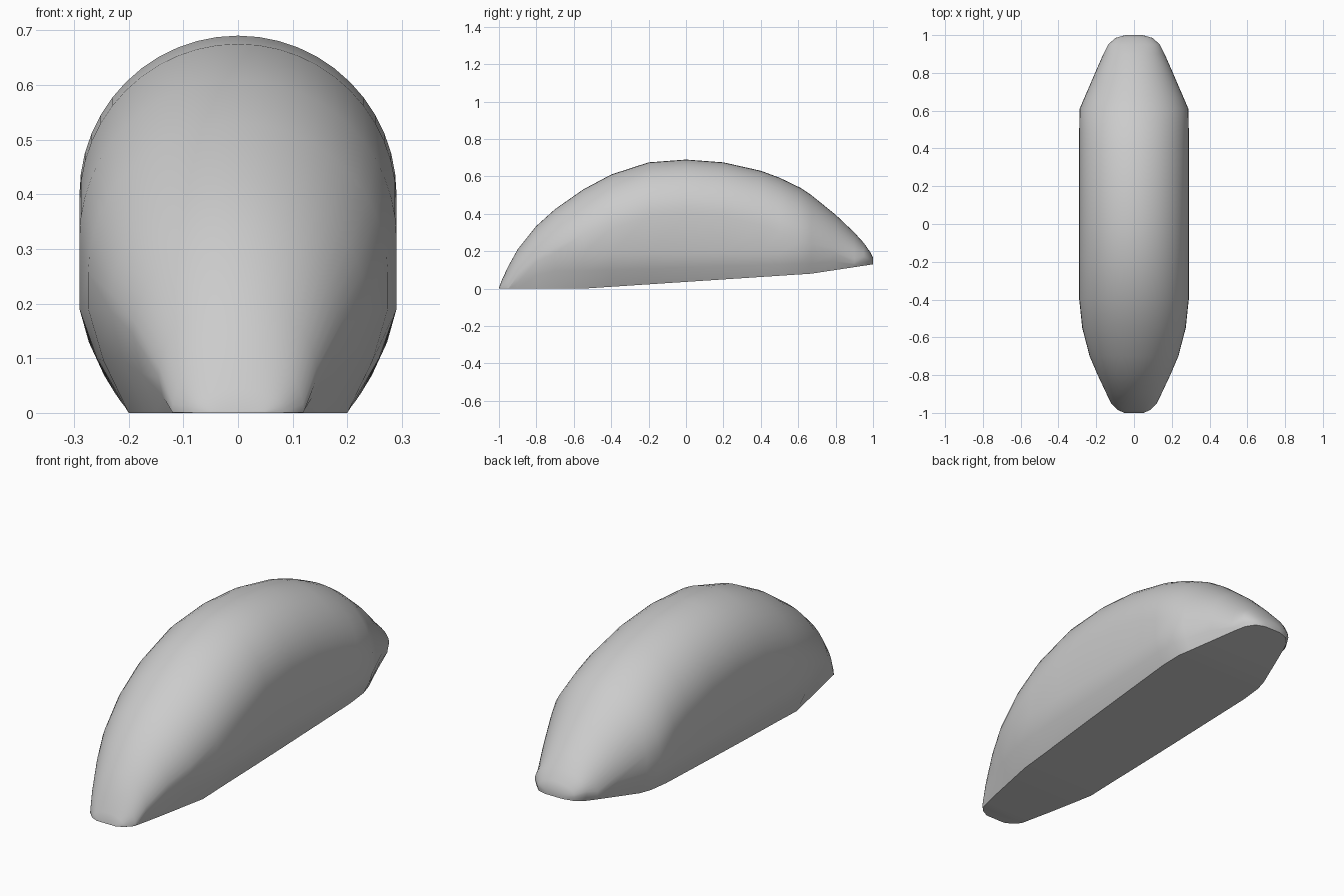
import bpy
import bmesh
from math import sin, cos, pi

cube = bpy.data.objects.get("Cube")
if cube:
    bpy.data.objects.remove(cube, do_unlink=True)

ARC_STEPS = 24
LOW_SIDE = 0.19      # height where the walls start to tuck in

# Stations along the body: y, crown height, widest half width, base half width
STATIONS = [
    (-1.00, 0.005, 0.05, 0.05), (-0.985, 0.045, 0.085, 0.083),
    (-0.95, 0.12, 0.12, 0.115), (-0.9, 0.21, 0.145, 0.128),
    (-0.8, 0.335, 0.192, 0.15), (-0.7, 0.425, 0.235, 0.17),
    (-0.55, 0.53, 0.274, 0.2), (-0.4, 0.61, 0.29, 0.206),
    (-0.2, 0.675, 0.29, 0.216), (0.0, 0.69, 0.29, 0.225),
    (0.2, 0.675, 0.29, 0.233), (0.4, 0.63, 0.29, 0.241),
    (0.5, 0.593, 0.29, 0.245), (0.61, 0.54, 0.288, 0.24),
    (0.67, 0.5, 0.262, 0.225), (0.8, 0.395, 0.206, 0.18),
    (0.9, 0.3, 0.162, 0.145), (0.95, 0.245, 0.137, 0.125),
    (0.985, 0.195, 0.098, 0.092), (1.0, 0.165, 0.045, 0.045),
]


def base_height(y):
    """Flat nose, gently rising belly, steeper tail."""
    if y < -0.55:
        return 0.0
    if y < 0.67:
        return 0.08 * (y + 0.55) / 1.22
    return 0.08 + 0.05 * (y - 0.67) / 0.33


def section(y, crown, wide, foot):
    """Domed cross-section with straight walls and a tucked-in foot."""
    base = base_height(y)
    shoulder = max(crown - wide, base + 0.3 * (crown - base) * (y > 0.9))
    shoulder = max(shoulder, base + 0.001)
    low = min(LOW_SIDE, shoulder)
    mid = (foot + 0.62 * (wide - foot), base + 0.5 * (low - base))
    side = [(foot, base), mid, (wide, low)]
    arc = [(wide * cos(pi * i / ARC_STEPS),
            shoulder + (crown - shoulder) * sin(pi * i / ARC_STEPS))
           for i in range(ARC_STEPS + 1)]
    outline = side + arc + [(-x, z) for x, z in reversed(side)]
    return [(x, y, z) for x, z in outline]


# Loft the body through its sections
bm = bmesh.new()
rings = [[bm.verts.new(p) for p in section(*s)] for s in STATIONS]
count = len(rings[0])
for a, b in zip(rings, rings[1:]):
    for i in range(count):
        j = (i + 1) % count
        bm.faces.new((a[i], a[j], b[j], b[i]))
bm.faces.new(rings[0])
bm.faces.new(rings[-1])
bmesh.ops.remove_doubles(bm, verts=bm.verts, dist=0.0005)
bmesh.ops.recalc_face_normals(bm, faces=bm.faces)

mesh = bpy.data.meshes.new("domed_shell")
bm.to_mesh(mesh)
bm.free()
shell = bpy.data.objects.new("domed_shell", mesh)
bpy.context.collection.objects.link(shell)

# Smooth dome with a crisp rim around the base
bpy.ops.object.select_all(action="DESELECT")
shell.select_set(True)
bpy.context.view_layer.objects.active = shell
bpy.ops.object.shade_smooth_by_angle(angle=pi / 6)
